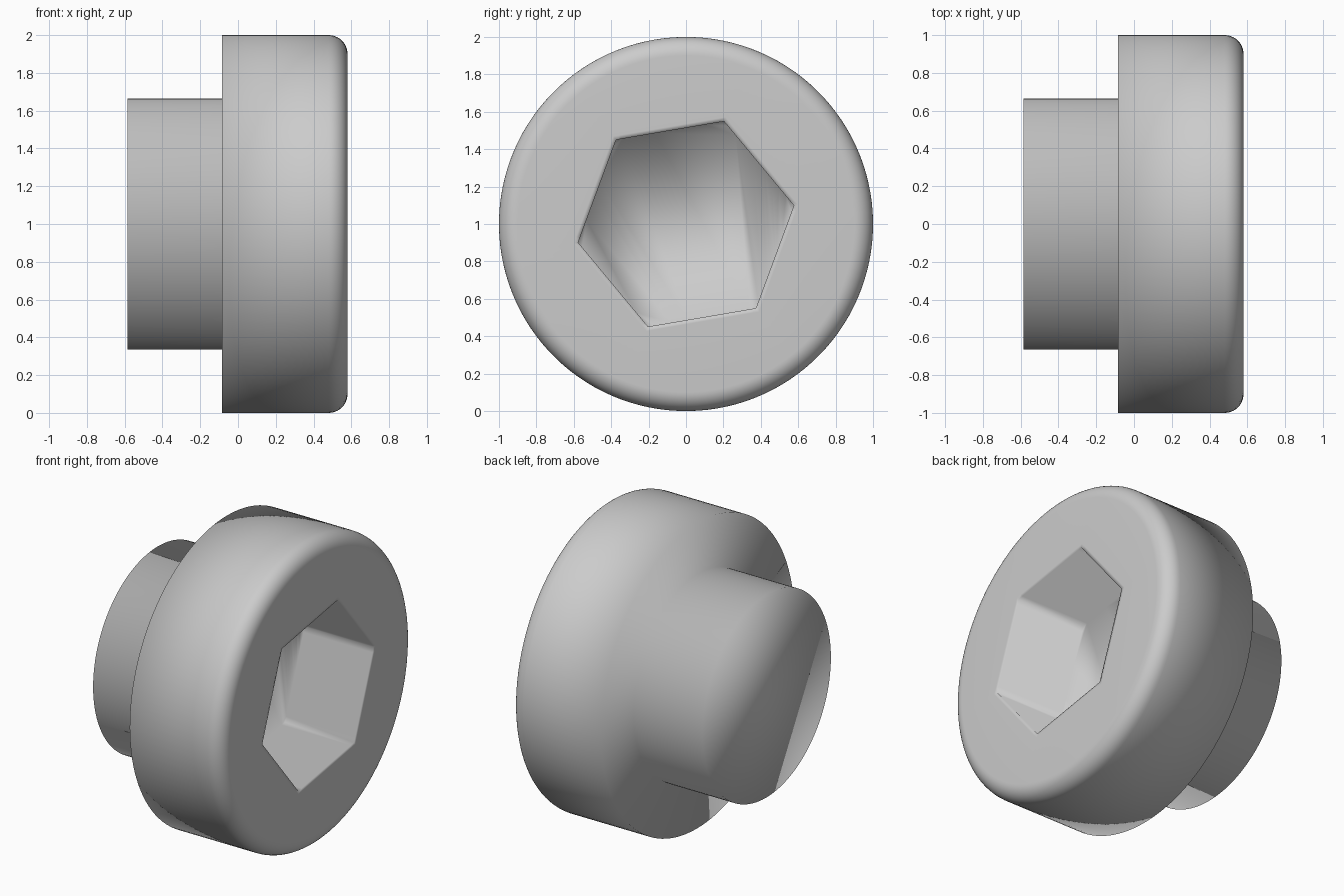
import bpy, bmesh
from math import sin, cos, pi, radians

if "Cube" in bpy.data.objects:
    bpy.data.objects.remove(bpy.data.objects["Cube"])

SEGS = 120                  # divisible by six so hex corners land on vertices
PHASE = radians(9.7)        # rotation of the hex socket
HEAD_R, SHANK_R = 1.0, 0.665
X_END, X_STEP, X_FACE = -0.585, -0.085, 0.58
FILLET, SOCKET_R, SOCKET_DEPTH = 0.1, 0.585, 0.5


def circle(radius, a):
    return radius


def hexagon(radius, a):
    # distance from centre to a hexagon's edge at angle a
    return radius * cos(pi / 6) / cos(a % (pi / 3) - pi / 6)


# profile along the x axis: (x, radius, cross-section shape)
profile = [(X_END, SHANK_R, circle), (X_STEP, SHANK_R, circle),
           (X_STEP, HEAD_R, circle)]
# rounded front rim
for i in range(11):
    t = i / 10 * pi / 2
    profile.append((X_FACE - FILLET + FILLET * sin(t),
                    HEAD_R - FILLET + FILLET * cos(t), circle))
# hex socket: narrow border, mouth and floor
profile += [(X_FACE, SOCKET_R + 0.025, hexagon),
            (X_FACE, SOCKET_R, hexagon),
            (X_FACE - SOCKET_DEPTH, SOCKET_R, hexagon)]

bm = bmesh.new()
rings = []
for x, radius, shape in profile:
    ring = []
    for k in range(SEGS):
        a = 2 * pi * k / SEGS
        # tiny offset keeps the modulo stable at the corners
        r = shape(radius, a + 1e-9)
        ring.append(bm.verts.new((x, r * cos(a + PHASE), 1 + r * sin(a + PHASE))))
    rings.append(ring)

# side walls
for lower, upper in zip(rings, rings[1:]):
    for k in range(SEGS):
        n = (k + 1) % SEGS
        bm.faces.new((lower[k], lower[n], upper[n], upper[k]))

# shank end and socket floor
bm.faces.new(rings[0])
bm.faces.new(rings[-1])
bmesh.ops.recalc_face_normals(bm, faces=bm.faces)
for f in bm.faces:
    f.smooth = True

mesh = bpy.data.meshes.new("socket_plug")
bm.to_mesh(mesh)
bm.free()
plug = bpy.data.objects.new("socket_plug", mesh)
bpy.context.collection.objects.link(plug)
